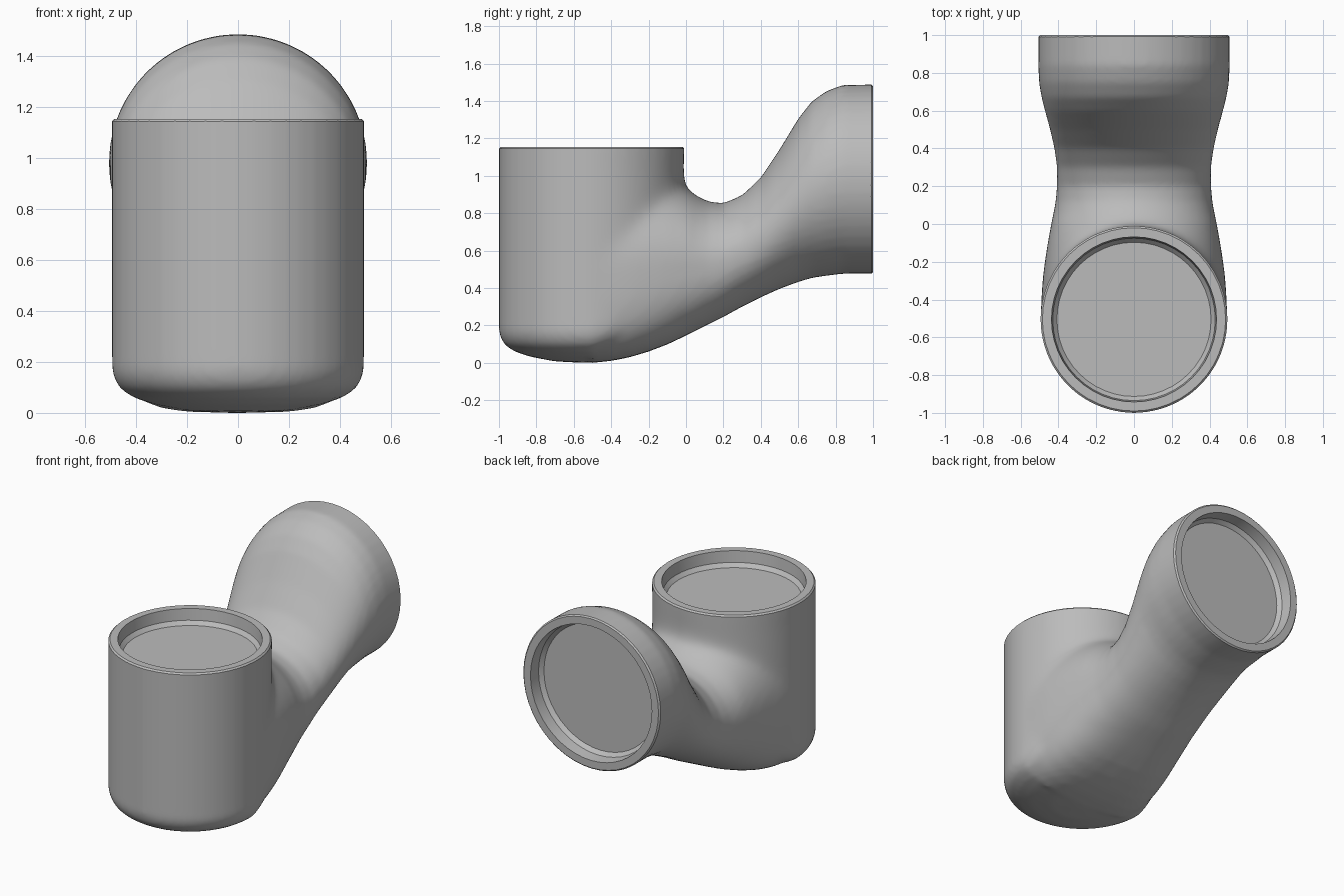
import bpy, bmesh, math
from mathutils import Matrix

if "Cube" in bpy.data.objects:
    bpy.data.objects.remove(bpy.data.objects["Cube"])

SIDES = 48
CUP_Y, CUP_R, CUP_TOP = -0.505, 0.495, 1.155
END_Z = 0.982

grey = bpy.data.materials.new("plain grey")
grey.use_nodes = True
grey.diffuse_color = (0.5, 0.5, 0.5, 1)
grey.node_tree.nodes["Principled BSDF"].inputs["Base Color"].default_value = (0.5, 0.5, 0.5, 1)


def make_object(name, rings, matrix=Matrix()):
    """Skin a list of equal rings and cap both ends."""
    bm = bmesh.new()
    loops = [[bm.verts.new(p) for p in ring] for ring in rings]
    for a, b in zip(loops, loops[1:]):
        for i in range(SIDES):
            j = (i + 1) % SIDES
            bm.faces.new((a[i], a[j], b[j], b[i]))
    bm.faces.new(loops[0][::-1])
    bm.faces.new(loops[-1])
    bmesh.ops.recalc_face_normals(bm, faces=bm.faces)
    bm.transform(matrix)
    mesh = bpy.data.meshes.new(name)
    bm.to_mesh(mesh)
    bm.free()
    mesh.materials.append(grey)
    ob = bpy.data.objects.new(name, mesh)
    bpy.context.collection.objects.link(ob)
    return ob


def oval(rx, ry, fullness=2):
    """Ellipse whose lower half is squared off by a fullness above 2."""
    points = []
    for i in range(SIDES):
        t = 2 * math.pi * i / SIDES
        c, s = math.cos(t), math.sin(t)
        power = 2 / fullness if s < 0 else 1
        points.append((rx * math.copysign(abs(c) ** power, c),
                       ry * math.copysign(abs(s) ** power, s)))
    return points


def lathe(name, profile, matrix):
    return make_object(name, [[(x, y, z) for x, y in oval(r, r)] for r, z in profile], matrix)


def apply_modifier(ob, kind, **settings):
    bpy.context.view_layer.objects.active = ob
    mod = ob.modifiers.new(kind, kind)
    for key, value in settings.items():
        setattr(mod, key, value)
    bpy.ops.object.modifier_apply(modifier=mod.name)


def boolean(ob, other, operation):
    apply_modifier(ob, "BOOLEAN", object=other, operation=operation, solver="EXACT")
    bpy.data.objects.remove(other)


# Upright cup with a rounded underside, left overlong for trimming
cup_profile = [(0.05, 0.0), (0.2, 0.008), (0.33, 0.033), (0.41, 0.06), (0.46, 0.092),
               (0.485, 0.13), (CUP_R, 0.17), (CUP_R, 1.25)]
body = lathe("pipe_fitting", cup_profile, Matrix.Translation((0, CUP_Y, 0)))

# Sweep the rear of the underside upward so that it runs into the branch
for v in body.data.vertices:
    if v.co.z < 0.3 and v.co.y > CUP_Y:
        v.co.z += 0.3 * (v.co.y - CUP_Y)

# Rising branch: y, underside height, upper height, half width, fullness below
sections = [(-0.5, 0.0, 1.01, 0.492, 4), (-0.4, 0.01, 1.01, 0.491, 3.9),
            (-0.3, 0.03, 1.01, 0.485, 3.7), (-0.2, 0.06, 1.01, 0.473, 3.5),
            (-0.1, 0.098, 0.985, 0.457, 3.2), (0.0, 0.145, 0.935, 0.438, 2.9),
            (0.06, 0.175, 0.89, 0.426, 2.75), (0.12, 0.205, 0.862, 0.415, 2.6),
            (0.2, 0.245, 0.853, 0.408, 2.45), (0.3, 0.3, 0.895, 0.408, 2.3),
            (0.4, 0.35, 0.99, 0.422, 2.2), (0.5, 0.395, 1.14, 0.445, 2.1),
            (0.6, 0.432, 1.305, 0.472, 2), (0.67, 0.453, 1.395, 0.49, 2),
            (0.75, 0.465, 1.453, 0.503, 2), (0.84, 0.476, 1.486, 0.507, 2),
            (1.0, 0.476, 1.488, 0.507, 2), (1.1, 0.476, 1.488, 0.507, 2)]
branch = make_object("branch", [
    [(x, y, (low + high) / 2 + z) for x, z in oval(w, (high - low) / 2, full)]
    for y, low, high, w, full in sections])

# Fuse the two and soften the crease where they meet
boolean(body, branch, "UNION")
apply_modifier(body, "REMESH", mode="VOXEL", voxel_size=0.02)
seam = body.vertex_groups.new(name="seam")
for v in body.data.vertices:
    off = abs(math.hypot(v.co.x, v.co.y - CUP_Y) - CUP_R)
    if v.co.y > -0.5 and 0.1 < v.co.z < 1.12 and off < 0.15:
        weight = min(1, (0.15 - off) * 14, (1.12 - v.co.z) * 10,
                     (v.co.z - 0.1) * 5, (v.co.y + 0.5) * 8)
        seam.add([v.index], weight, "REPLACE")
apply_modifier(body, "SMOOTH", factor=0.5, iterations=40, vertex_group="seam")
apply_modifier(body, "SMOOTH", factor=0.5, iterations=4)

# Trim both mouths flat and sink a shallow recess in each
mouth = [(0.3, -0.1), (0.408, -0.1), (0.43, -0.075), (0.437, 0), (0.485, 0),
         (0.515, -0.03), (0.6, -0.03), (0.6, 0.25)]
mouth_matrices = [Matrix.Translation((0, CUP_Y, CUP_TOP)),
                  Matrix.Translation((0, 1, END_Z)) @ Matrix.Rotation(-math.pi / 2, 4, "X")]
for matrix, scale in zip(mouth_matrices, (1, 1.025)):
    cutter = lathe("mouth_cutter", [(r * scale, z) for r, z in mouth], matrix)
    cutter.hide_render = True
    boolean(body, cutter, "DIFFERENCE")

# Smooth walls with crisp rims
body.data.materials.clear()
body.data.materials.append(grey)
for p in body.data.polygons:
    p.material_index = 0
bpy.ops.object.select_all(action="DESELECT")
body.select_set(True)
bpy.context.view_layer.objects.active = body
bpy.ops.object.shade_smooth_by_angle(angle=math.radians(32))
